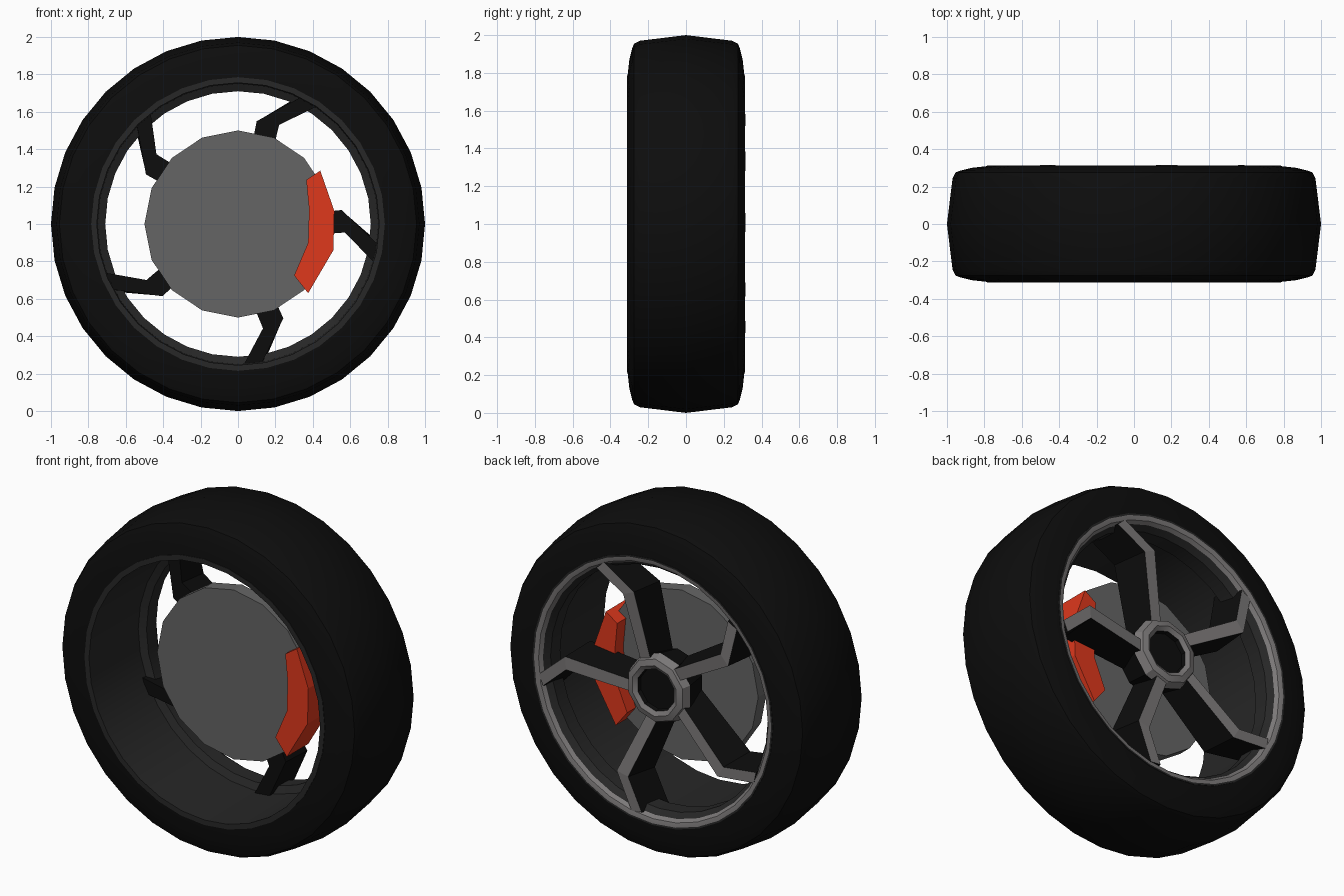
import bpy, bmesh, math
from mathutils import Matrix, Vector

if "Cube" in bpy.data.objects:
    bpy.data.objects.remove(bpy.data.objects["Cube"])


def material(name, rgb):
    m = bpy.data.materials.new(name)
    m.diffuse_color = (*rgb, 1)
    m.use_nodes = True
    m.node_tree.nodes["Principled BSDF"].inputs["Base Color"].default_value = m.diffuse_color
    return m


BLACK = material("rubber_black", (0.004, 0.004, 0.004))
DARK = material("dark_metal", (0.02, 0.02, 0.02))
STEEL = material("disc_steel", (0.13, 0.13, 0.13))
LIGHT = material("machined_metal", (0.2, 0.19, 0.19))
RED = material("caliper_red", (0.74, 0.04, 0.012))


def finish(bm, name, mats, smooth=None):
    bmesh.ops.recalc_face_normals(bm, faces=bm.faces)
    me = bpy.data.meshes.new(name)
    bm.to_mesh(me)
    bm.free()
    ob = bpy.data.objects.new(name, me)
    bpy.context.collection.objects.link(ob)
    for m in mats:
        me.materials.append(m)
    if smooth:
        bpy.ops.object.select_all(action='DESELECT')
        ob.select_set(True)
        bpy.context.view_layer.objects.active = ob
        bpy.ops.object.shade_smooth_by_angle(angle=math.radians(smooth))
    return ob


def lathe(name, profile, n, mats, closed=True, light=(), smooth=None):
    """Spin (radius, y) points round the wheel axle; light = band indices using slot 1."""
    bm = bmesh.new()
    rings = [[bm.verts.new((r * math.sin(i * math.tau / n), y,
                            1 + r * math.cos(i * math.tau / n))) for i in range(n)]
             for r, y in profile]
    count = len(rings) if closed else len(rings) - 1
    for k in range(count):
        a, b = rings[k], rings[(k + 1) % len(rings)]
        for i in range(n):
            j = (i + 1) % n
            f = bm.faces.new((a[i], a[j], b[j], b[i]))
            f.material_index = int(k in light)
    if not closed:
        bm.faces.new(rings[0])
        bm.faces.new(rings[-1])
    return finish(bm, name, mats, smooth)


# tyre with crowned tread
half = [(0.78, 0.31), (0.87, 0.30), (0.93, 0.285), (0.955, 0.275), (0.97, 0.245)]
lathe("tyre", [(r, -y) for r, y in half] + [(1.0, 0)] + half[::-1], 32, [BLACK], smooth=30)

# rim barrel, lip behind the spokes and bright outer ring
lathe("rim", [(0.785, -0.312), (0.755, -0.312), (0.75, 0.14), (0.71, 0.16), (0.71, 0.25),
              (0.735, 0.285), (0.75, 0.305), (0.775, 0.312), (0.785, 0.312)],
      32, [DARK, LIGHT], light=(5, 6), smooth=30)

# hub: bright bevelled ring round a dark recessed centre
lathe("hub_ring", [(0.17, 0.08), (0.205, 0.24), (0.185, 0.285), (0.15, 0.295),
                   (0.125, 0.28), (0.12, 0.25), (0.10, 0.08)],
      10, [BLACK, LIGHT], light=(1, 2, 3), smooth=25)
lathe("hub_centre", [(0.12, 0.03), (0.122, 0.255)], 10, [BLACK], closed=False)

# five bent spokes, each a tapered bar: stations of (left, right) in the wheel plane
front = [((0.02, 0.15), (0.12, 0.12)), ((0.10, 0.55), (0.22, 0.53)), ((0.34, 0.68), (0.425, 0.63))]
back = [((0.04, 0.16), (0.105, 0.14)), ((0.12, 0.56), (0.19, 0.53)), ((0.32, 0.68), (0.37, 0.635))]
front_y, back_y = (0.09, 0.10, 0.11), (0.27, 0.315, 0.308)
for k in range(5):
    bm = bmesh.new()
    turn = Matrix.Translation((0, 0, 1)) @ Matrix.Rotation(k * math.tau / 5, 4, 'Y')
    loops = []
    for f, b, fy, by in zip(front, back, front_y, back_y):
        pts = [(*f[0], fy), (*f[1], fy), (*b[1], by), (*b[0], by)]
        loops.append([bm.verts.new(turn @ Vector((x, y, z))) for x, z, y in pts])
    for a, b in zip(loops, loops[1:]):
        for i in range(4):
            j = (i + 1) % 4
            bm.faces.new((a[i], a[j], b[j], b[i])).material_index = int(i == 2)
    bm.faces.new(loops[0])
    bm.faces.new(loops[-1])
    finish(bm, f"spoke_{k + 1}", [BLACK, LIGHT])

# brake disc
lathe("brake_disc", [(0.5, -0.04), (0.5, 0.04)], 16, [STEEL], closed=False)

# brake caliper: curved block over the disc edge, (outer, inner) stations
stations = [((0.44, 0.285), (0.365, 0.235)), ((0.515, 0.07), (0.38, 0.08)),
            ((0.51, -0.14), (0.375, -0.10)), ((0.375, -0.37), (0.30, -0.275))]
bm = bmesh.new()
loops = [[bm.verts.new((x, y, 1 + z)) for (x, z), y in
          ((o, -0.08), (o, 0.12), (i, 0.12), (i, -0.08))] for o, i in stations]
for a, b in zip(loops, loops[1:]):
    for i in range(4):
        j = (i + 1) % 4
        bm.faces.new((a[i], a[j], b[j], b[i]))
bm.faces.new(loops[0])
bm.faces.new(loops[-1])
finish(bm, "brake_caliper", [RED])
